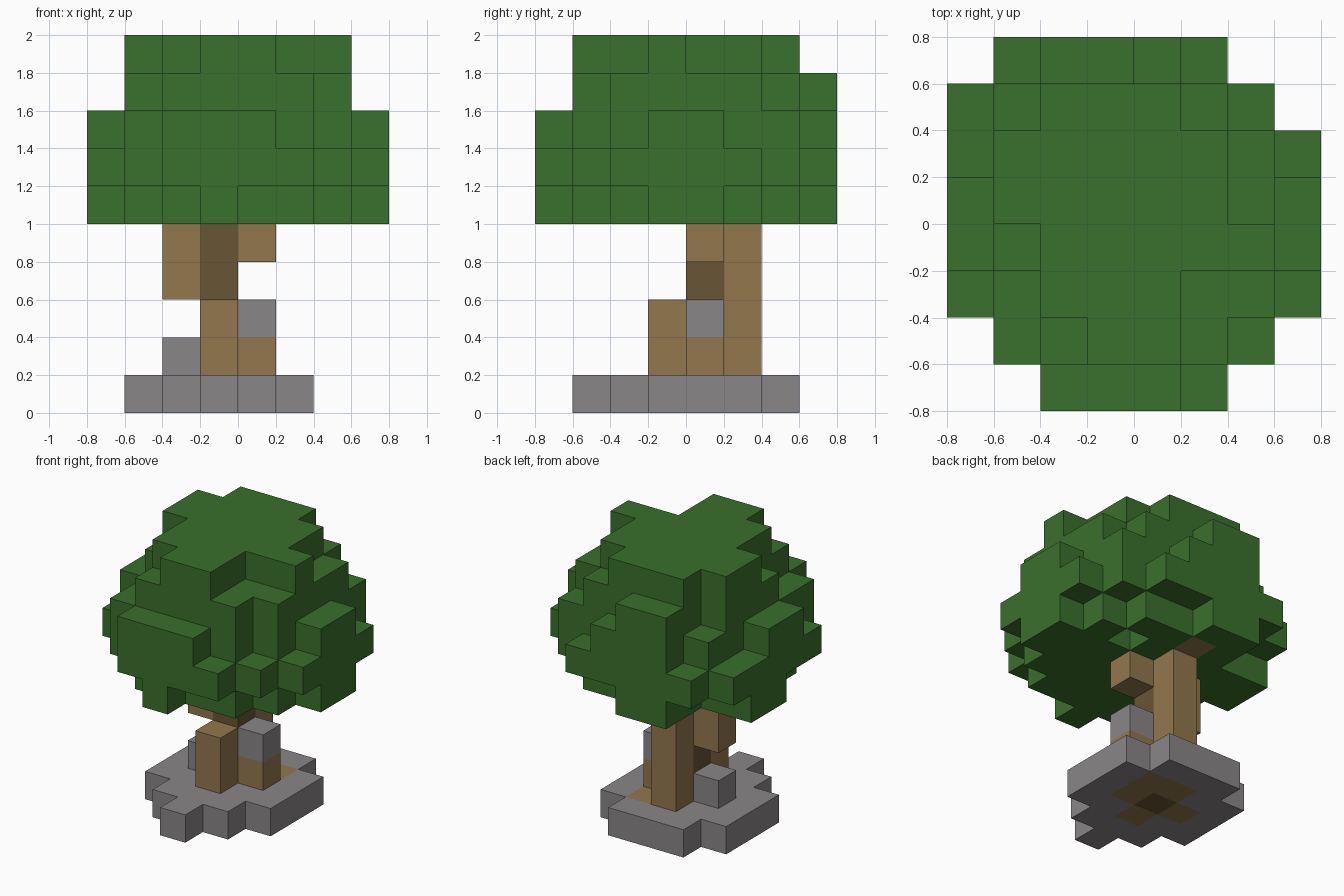
import bpy, bmesh
from mathutils import Vector

old = bpy.data.objects.get("Cube")
if old:
    bpy.data.objects.remove(old, do_unlink=True)

S = 0.2       # block size
EMPTY = "........"

# Block plans, bottom layer first; rows run back to front, columns left to right.
# S stone, B bark, C heartwood, G leaves
PLANS = [
    # stone slab with roots set in it
    [EMPTY, "..SSS...", ".SSBBS..", ".SBCBS..", ".SSBSS..", "..SSS...", "...S....", EMPTY],
    # trunk and loose stones
    [EMPTY, EMPTY, "...B....", "..SCB...", "...B....", EMPTY, EMPTY, EMPTY],
    [EMPTY, EMPTY, "...B....", "...CS...", "...B....", EMPTY, EMPTY, EMPTY],
    [EMPTY, EMPTY, "...B....", "..BC....", EMPTY, EMPTY, EMPTY, EMPTY],
    [EMPTY, EMPTY, "...B....", "..BCB...", EMPTY, EMPTY, EMPTY, EMPTY],
    # leaf crown
    ["..GG....", "..GBGG..", "GGGGG.G.", "GGGGGGGG",
     ".GGGGGGG", ".GGGGGG.", "..GGGG..", "...G...."],
    [".GGGGG..", "GGGGGGG.", "GGGGGGGG", "GGGGGGGG",
     "GGGGGGGG", "GGGGGGGG", ".GGGGGG.", "..GGGG.."],
    ["..GGG...", ".GGGGGG.", ".GGGGGG.", "GGGGGGGG",
     "GGGGGGGG", ".GGGGGG.", ".GGGGG..", "..GGG..."],
    ["..GG....", "..GGGG..", ".GGGGGG.", ".GGGGGG.",
     ".GGGGGG.", "..GGGGG.", "..GGGG..", EMPTY],
    [EMPTY, "..GGG...", ".GGGGG..", ".GGGGG..",
     "..GGGGG.", "..GGG...", "...GG...", EMPTY],
]

PARTS = {
    "S": ("stone_base", "stone grey", (0.255, 0.238, 0.246)),
    "B": ("trunk_bark", "bark brown", (0.287, 0.184, 0.074)),
    "C": ("trunk_core", "dark heartwood", (0.138, 0.091, 0.034)),
    "G": ("leaf_crown", "leaf green", (0.042, 0.162, 0.025)),
}

blocks = {(c - 4, 3 - r, k): ch
          for k, plan in enumerate(PLANS)
          for r, row in enumerate(plan)
          for c, ch in enumerate(row) if ch != "."}


def make_material(name, rgb):
    mat = bpy.data.materials.new(name)
    mat.use_nodes = True
    mat.diffuse_color = (*rgb, 1)
    bsdf = mat.node_tree.nodes["Principled BSDF"]
    bsdf.inputs["Base Color"].default_value = (*rgb, 1)
    bsdf.inputs["Roughness"].default_value = 0.9
    return mat


def add_face(bm, cell, axis, side):
    """One square on the given side of a block, wound to face outward."""
    u, v = (axis + 1) % 3, (axis + 2) % 3
    corners = []
    for a, b in ((0, 0), (1, 0), (1, 1), (0, 1)):
        p = Vector(cell)
        p[axis] += side
        p[u] += a
        p[v] += b
        corners.append(bm.verts.new(p * S))
    bm.faces.new(corners if side else corners[::-1])


def build_part(key, name, mat):
    bm = bmesh.new()
    for cell, ch in blocks.items():
        if ch != key:
            continue
        for axis in range(3):
            for side in (0, 1):
                near = list(cell)
                near[axis] += 1 if side else -1
                if tuple(near) not in blocks:      # only exposed sides
                    add_face(bm, cell, axis, side)
    bmesh.ops.remove_doubles(bm, verts=bm.verts, dist=0.001)
    mesh = bpy.data.meshes.new(name)
    bm.to_mesh(mesh)
    bm.free()
    mesh.materials.append(mat)
    obj = bpy.data.objects.new(name, mesh)
    bpy.context.collection.objects.link(obj)


for key, (name, colour, rgb) in PARTS.items():
    build_part(key, name, make_material(colour, rgb))
